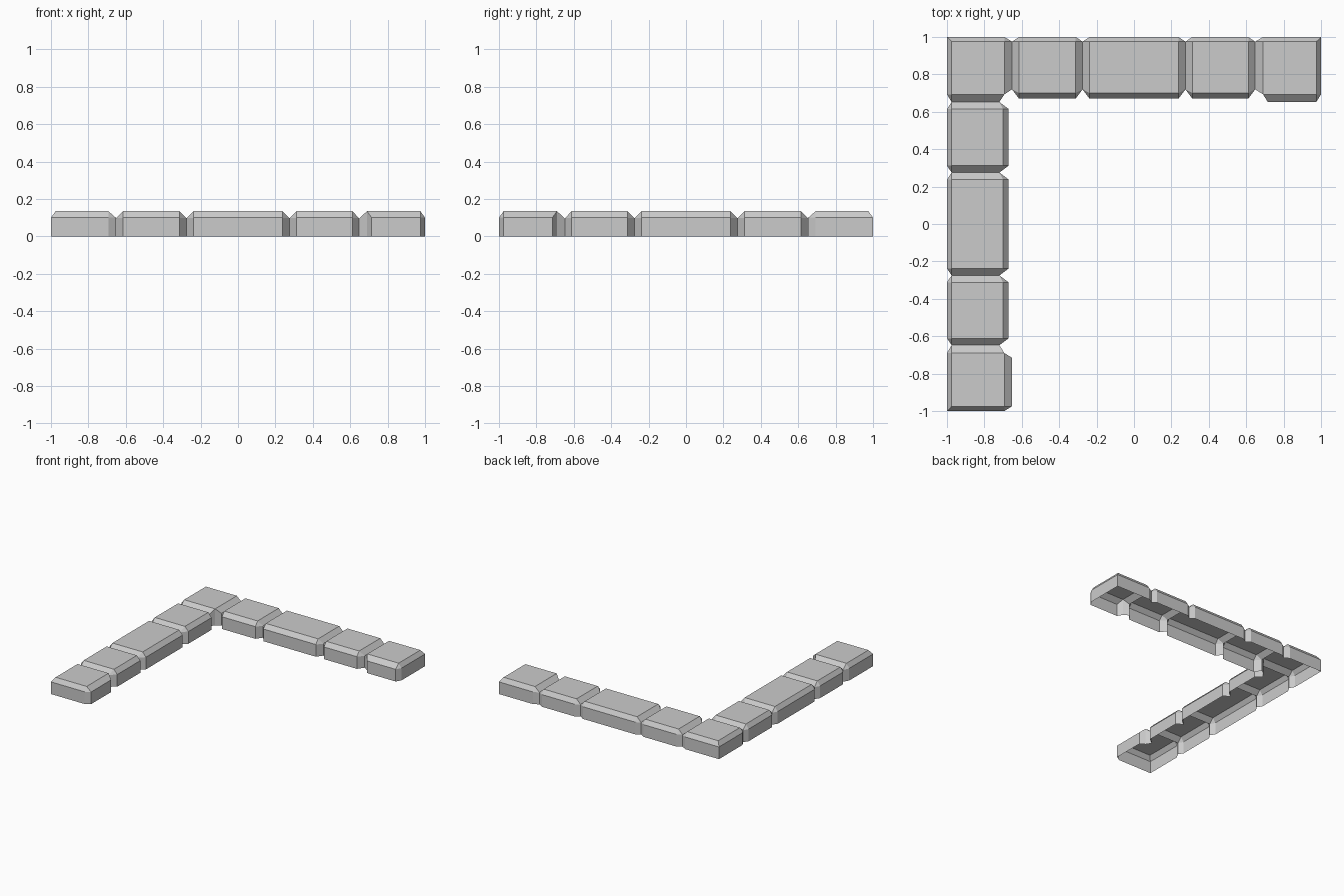
import bpy, bmesh

if "Cube" in bpy.data.objects:
    bpy.data.objects.remove(bpy.data.objects["Cube"])

WALL, TOP, DIP = 0.10, 0.135, 0.097      # wall height, stone top, groove height
CHAMFER = 0.037


# Cross-sections as (lateral distance from outer edge, position along leg, z)
def section(t, outer, top_outer, top_inner, inner, z_out, z_top, z_in):
    pts = [(outer, 0), (outer, z_out), (top_outer, z_top),
           (top_inner, z_top), (inner, z_in), (inner, 0)]
    return [(a, t, z) for a, z in pts]


def full(t, width=0.33, top_inner=0.30):
    return section(t, 0, 0.025, top_inner, width, WALL, TOP, WALL)


def pinched(t, inner=0.307):
    # inner side wall rises straight up to the top face corner
    return section(t, 0, 0.025, inner, inner, WALL, TOP, TOP)


def groove(t):
    return section(t, 0.025, 0.025, 0.28, 0.28, DIP, DIP, DIP)


def loft(bm, sections, back):
    """Skin the sections; back=True mirrors over the diagonal to the back leg."""
    def place(p):
        a, t, z = p
        return (-t, 1 - a, z) if back else (a - 1, t, z)
    rows = [[bm.verts.new(place(p)) for p in s] for s in sections]
    for r, s in zip(rows, rows[1:]):
        for i in range(5):
            bm.faces.new((r[i], r[i + 1], s[i + 1], s[i]))
    return rows


def finish(bm, name):
    bmesh.ops.remove_doubles(bm, verts=bm.verts, dist=0.0005)
    bmesh.ops.recalc_face_normals(bm, faces=bm.faces)
    highest = max(bm.faces, key=lambda f: f.calc_center_median().z)
    if highest.normal.z < 0:
        bmesh.ops.reverse_faces(bm, faces=bm.faces)
    mesh = bpy.data.meshes.new(name)
    bm.to_mesh(mesh)
    bm.free()
    bpy.context.collection.objects.link(bpy.data.objects.new(name, mesh))


# Corner stone: two halves meeting on the diagonal
diagonal = [(a, 1 - a, z) for a, _, z in pinched(0)]
bm = bmesh.new()
for back in (False, True):
    loft(bm, [diagonal, pinched(0.693), groove(0.652)], back)
finish(bm, "corner_stone")

for leg, back in (("left", False), ("back", True)):
    # Middle stones between grooves
    for label, t0, t1 in (("inner", 0.652, 0.275), ("long", 0.275, -0.275),
                          ("outer", -0.275, -0.648)):
        bm = bmesh.new()
        loft(bm, [groove(t0), full(t0 - CHAMFER), full(t1 + CHAMFER), groove(t1)], back)
        finish(bm, f"{leg}_{label}_stone")

    # End stone with a closed, bevelled end
    bm = bmesh.new()
    rows = loft(bm, [groove(-0.648), pinched(-0.69), full(-0.715, 0.347, 0.307),
                     full(-0.975, 0.347, 0.307),
                     section(-1, 0, 0, 0.307, 0.307, WALL, WALL, WALL)], back)
    end = rows[-1]
    bm.faces.new((end[0], end[1], end[4], end[5]))
    finish(bm, f"{leg}_end_stone")
